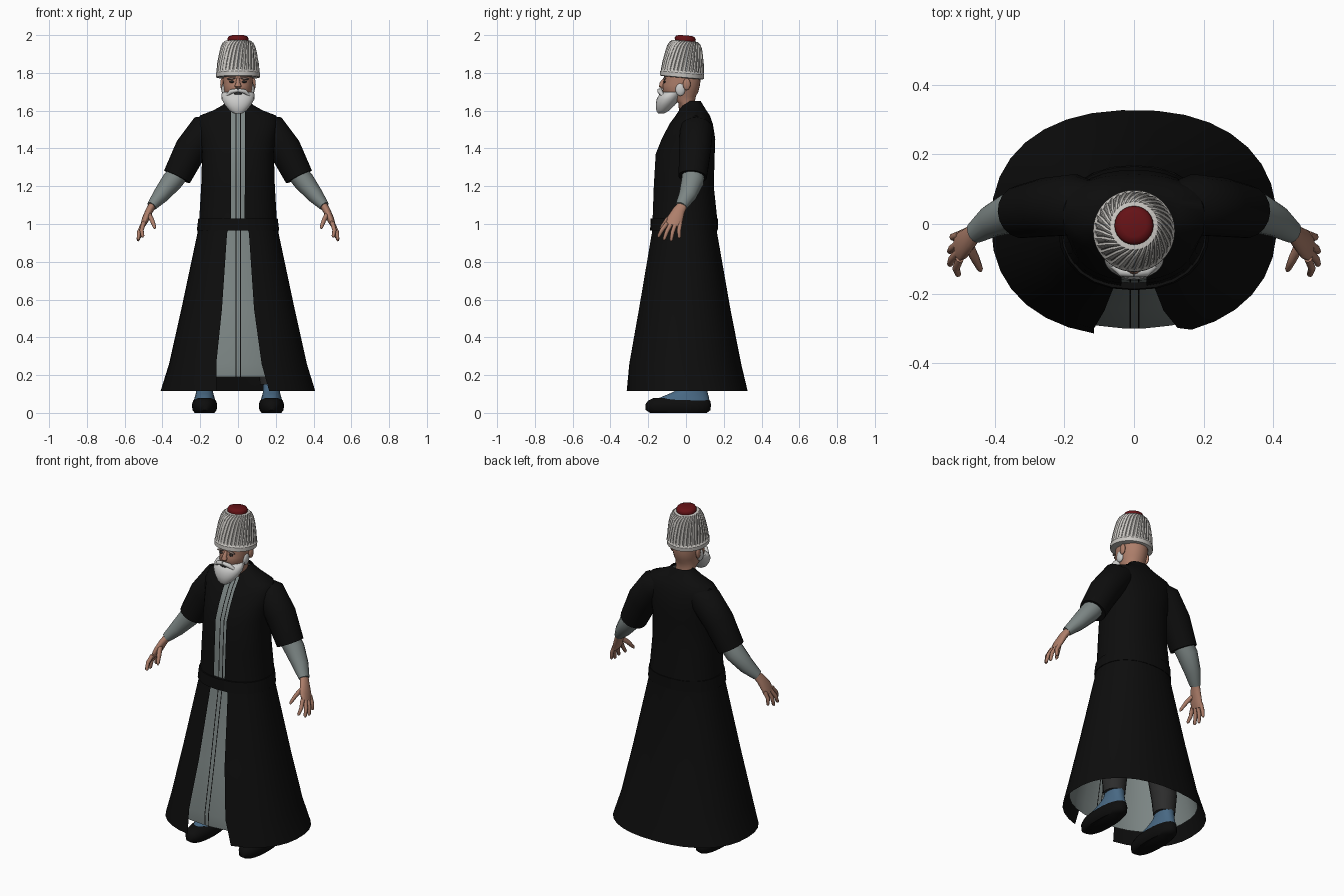
import bpy, bmesh
from math import sin, cos, asin, pi, radians
from mathutils import Vector, Matrix

cube = bpy.data.objects.get("Cube")
if cube:
    bpy.data.objects.remove(cube, do_unlink=True)


def material(name, r, g, b):
    m = bpy.data.materials.new(name)
    m.use_nodes = True
    m.diffuse_color = (r, g, b, 1)
    bsdf = m.node_tree.nodes["Principled BSDF"]
    bsdf.inputs["Base Color"].default_value = (r, g, b, 1)
    bsdf.inputs["Roughness"].default_value = 0.8
    return m


BLACK = material("robe black", .004, .004, .004)
GREY = material("gown grey", .2, .235, .23)
SKIN = material("skin", .42, .21, .145)
BEARD = material("beard white", .6, .6, .59)
FELT = material("hat white", .58, .56, .53)
GROOVE = material("hat groove", .17, .165, .155)
RED = material("hat red", .13, .006, .008)
BLUE = material("shoe blue", .065, .14, .23)
DARK = material("trouser dark", .025, .025, .025)
BROW = material("brow grey", .2, .15, .13)


def finish(bm, name, mats, angle=50):
    bmesh.ops.recalc_face_normals(bm, faces=bm.faces)
    me = bpy.data.meshes.new(name)
    bm.to_mesh(me)
    bm.free()
    for m in mats:
        me.materials.append(m)
    me.shade_smooth()
    me.set_sharp_from_angle(angle=radians(angle))
    ob = bpy.data.objects.new(name, me)
    bpy.context.collection.objects.link(ob)
    return ob


def loft(name, rings, mats, closed=True, caps=True, rule=None, angle=50):
    """Skin a list of equal-length point rings; rule(ring, column) picks the colour."""
    bm = bmesh.new()
    vs = [[bm.verts.new(p) for p in r] for r in rings]
    n = len(vs[0])
    for i in range(len(vs) - 1):
        for j in range(n if closed else n - 1):
            k = (j + 1) % n
            f = bm.faces.new((vs[i][j], vs[i][k], vs[i + 1][k], vs[i + 1][j]))
            f.material_index = rule(i, j) if rule else 0
    if caps:
        bm.faces.new(vs[0])
        bm.faces.new(vs[-1])
    return finish(bm, name, mats, angle)


def oval(z, hx, yf, yb, left=0, right=0, n=24, front=(), power=.88, cx=0):
    """Boxy oval starting at the front; left/right leave a gap, front adds columns in it."""
    c, ry = (yf + yb) / 2, (yb - yf) / 2
    turn = lambda x: asin(min(1, x / hx) ** (1 / power))
    a, b = turn(right), 2 * pi - turn(left)
    steps = n if left or right else n - 1
    stop = b if left or right else b - 2 * pi / n
    ts = [a + (stop - a) * i / steps for i in range(steps + 1)]
    ts += [turn(x) if x > 0 else -turn(-x) for x in front]
    bend = lambda v: abs(v) ** power * (1 if v > 0 else -1)
    return [(cx + hx * bend(sin(t)), c - ry * bend(cos(t)), z) for t in ts]


def tube(name, stations, mat, n=14):
    """Stations are (point, radius across, radius along y)."""
    pts = [Vector(s[0]) for s in stations]
    rings = []
    for i, (_, ra, rb) in enumerate(stations):
        d = (pts[min(i + 1, len(pts) - 1)] - pts[max(i - 1, 0)]).normalized()
        across = d.cross(Vector((0, 1, 0))).normalized()
        along = across.cross(d)
        rings.append([pts[i] + across * ra * cos(2 * pi * j / n) + along * rb * sin(2 * pi * j / n)
                      for j in range(n)])
    return loft(name, rings, [mat])


def blob(name, loc, size, mat, tilt=0):
    bm = bmesh.new()
    m = Matrix.Translation(loc) @ Matrix.Rotation(tilt, 4, 'Y') @ Matrix.Diagonal((*size, 1))
    bmesh.ops.create_uvsphere(bm, u_segments=16, v_segments=10, radius=1, matrix=m)
    return finish(bm, name, [mat], 180)


# Open-fronted robe: height, half width, front, back, gap on each side
robe = [(.115, .41, -.322, .327, .115, .165), (.26, .365, -.31, .292, .115, .125),
        (.55, .3, -.255, .235, .085, .085), (.95, .215, -.185, .165, .058, .058),
        (1.03, .205, -.178, .165, .037, .035), (1.2, .195, -.172, .147, .036, .036),
        (1.37, .19, -.162, .152, .036, .036), (1.45, .2, -.13, .155, .036, .036),
        (1.53, .215, -.088, .142, .036, .036), (1.575, .2, -.055, .126, .036, .036),
        (1.602, .13, -.038, .108, .036, .036), (1.63, .08, -.025, .09, .036, .036),
        (1.65, .062, .0, .078, .036, .036)]
loft("robe", [oval(*r, n=30) for r in robe], [BLACK], closed=False, caps=False)

# Gown under the robe, with two dark seams down the front
seams = (-.013, -.008, .011, .016)
inner = [(.19, .365, -.297, .288)] + [(z, hx - .012, yf + .01, yb - .012)
                                      for z, hx, yf, yb, _, _ in robe[1:-1]]
loft("gown", [oval(*r, left=.03, right=.03, n=30, front=seams) for r in inner], [GREY, BLACK],
     caps=False, rule=lambda i, j: int(j in (31, 33)))
loft("belt", [oval(.965, .218, -.19, .168), oval(1.03, .21, -.187, .169)], [BLACK])

# Head, nose and beard
loft("head", [oval(*r, power=.95) for r in (
    (1.56, .058, -.035, .05), (1.64, .058, -.04, .045), (1.675, .066, -.1, .052),
    (1.7, .074, -.125, .065), (1.735, .079, -.123, .074), (1.765, .08, -.117, .077),
    (1.83, .08, -.118, .076))], [SKIN])
tube("nose", [((0, -.112, 1.77), .008, .008), ((0, -.128, 1.745), .012, .012),
              ((0, -.13, 1.73), .018, .014), ((0, -.122, 1.72), .01, .008)], SKIN)
loft("beard", [oval(*r, power=.95) for r in (
    (1.585, .022, -.148, -.115), (1.6, .045, -.157, -.09), (1.63, .07, -.16, -.058),
    (1.66, .086, -.156, -.035), (1.685, .088, -.142, -.02), (1.7, .082, -.122, -.012))], [BEARD])
blob("mouth", (0, -.135, 1.69), (.022, .01, .007), DARK)

# Parts in mirrored pairs
for s, side in ((1, "left_"), (-1, "right_")):
    tube(side + "moustache", [((0, -.14, 1.708), .01, .012), ((s * .035, -.137, 1.702), .012, .014),
                              ((s * .066, -.118, 1.675), .006, .006)], BEARD)
    blob(side + "sideburn", (s * .074, -.03, 1.712), (.013, .026, .034), BEARD)
    blob(side + "ear", (s * .084, .004, 1.74), (.01, .02, .032), SKIN)
    blob(side + "eye", (s * .032, -.113, 1.753), (.015, .006, .006), DARK)
    blob(side + "eyebrow", (s * .035, -.114, 1.77), (.024, .008, .006), BROW, s * .15)

    # Sleeve and forearm
    tube(side + "sleeve", [((s * .1, .055, 1.535), .05, .06), ((s * .17, .055, 1.5), .088, .088),
                           ((s * .25, .048, 1.395), .086, .085), ((s * .323, .035, 1.25), .076, .076)],
         BLACK, 18)
    tube(side + "forearm", [((s * .29, .04, 1.3), .055, .06), ((s * .35, .035, 1.225), .056, .06),
                            ((s * .41, .008, 1.15), .043, .047),
                            ((s * .457, -.025, 1.095), .027, .032)], GREY)

    # Hand
    tube(side + "palm", [((s * .45, -.015, 1.105), .02, .025), ((s * .47, -.038, 1.07), .02, .033),
                         ((s * .49, -.058, 1.025), .019, .043), ((s * .505, -.068, .99), .013, .04)], SKIN)
    tips = ((.505, -.148, .93), (.53, -.118, .915), (.53, -.08, .91), (.522, -.036, .925))
    for i, tip in enumerate(tips):
        base = Vector((s * .5, -.1 + .023 * i, 1.005))
        end = Vector((s * tip[0], tip[1], tip[2]))
        mid = base.lerp(end, .5) + Vector((s * .008, -.004, 0))
        tube(f"{side}finger_{i + 1}", [(base, .012, .012), (mid, .011, .011),
                                       (base.lerp(end, .92), .009, .009), (end, .004, .004)], SKIN, 8)
    tube(side + "thumb", [((s * .475, -.06, 1.055), .014, .016), ((s * .455, -.1, 1.02), .012, .014),
                          ((s * .442, -.128, .985), .009, .009), ((s * .44, -.135, .975), .004, .004)],
         SKIN, 8)

    # Shoe and trouser leg
    x = s * .177
    loft(side + "shoe_sole", [oval(*r, cx=x) for r in (
        (0, .052, -.19, .11), (.015, .064, -.213, .13), (.045, .067, -.215, .132),
        (.065, .06, -.2, .128), (.08, .04, -.17, .11))], [BLACK])
    loft(side + "shoe_upper", [oval(*r, cx=x) for r in (
        (.05, .06, -.165, .126), (.08, .053, -.14, .122), (.105, .046, -.08, .115),
        (.13, .044, -.03, .11), (.165, .044, -.012, .105))], [BLUE])
    tube(side + "trouser_leg", [((x, .045, .15), .06, .062), ((x, .045, .25), .07, .072),
                                ((s * .11, .01, .8), .08, .085)], DARK)

# Tall fluted hat: plain band, then twisting ridges tapering to the crown
RIDGES, COLS = 32, 128
profile = ((0, .105, 0, 0), (.003, .116, 0, 0), (.026, .117, 0, 0), (.032, .113, 0, 0),
           (.036, .114, 1, 0), (.08, .11, 1, .05), (.13, .101, 1, .12), (.165, .092, 1, .2),
           (.185, .082, 1, .32), (.195, .07, .4, .45), (.198, .045, 0, .45))
rings = []
for h, r, ridge, twist in profile:
    ring = []
    for j in range(COLS):
        t = 2 * pi * j / COLS + twist
        rr = r - ridge * (0, .001, .004, .005)[j % 4]
        ring.append((rr * sin(t), -rr * cos(t), h))
    rings.append(ring)
hat = loft("hat", rings, [FELT, GROOVE], angle=35,
           rule=lambda i, j: int(4 <= i <= 8 and j % 4 == 2))
crown = loft("hat_crown", [[(r * sin(pi * j / 12), r * cos(pi * j / 12), h) for j in range(24)]
                           for h, r in ((.19, .054), (.208, .056), (.219, .05), (.225, .035))], [RED])
for ob in (hat, crown):
    ob.location = (0, -.022, 1.774)
    ob.rotation_euler = (radians(-5), 0, 0)
